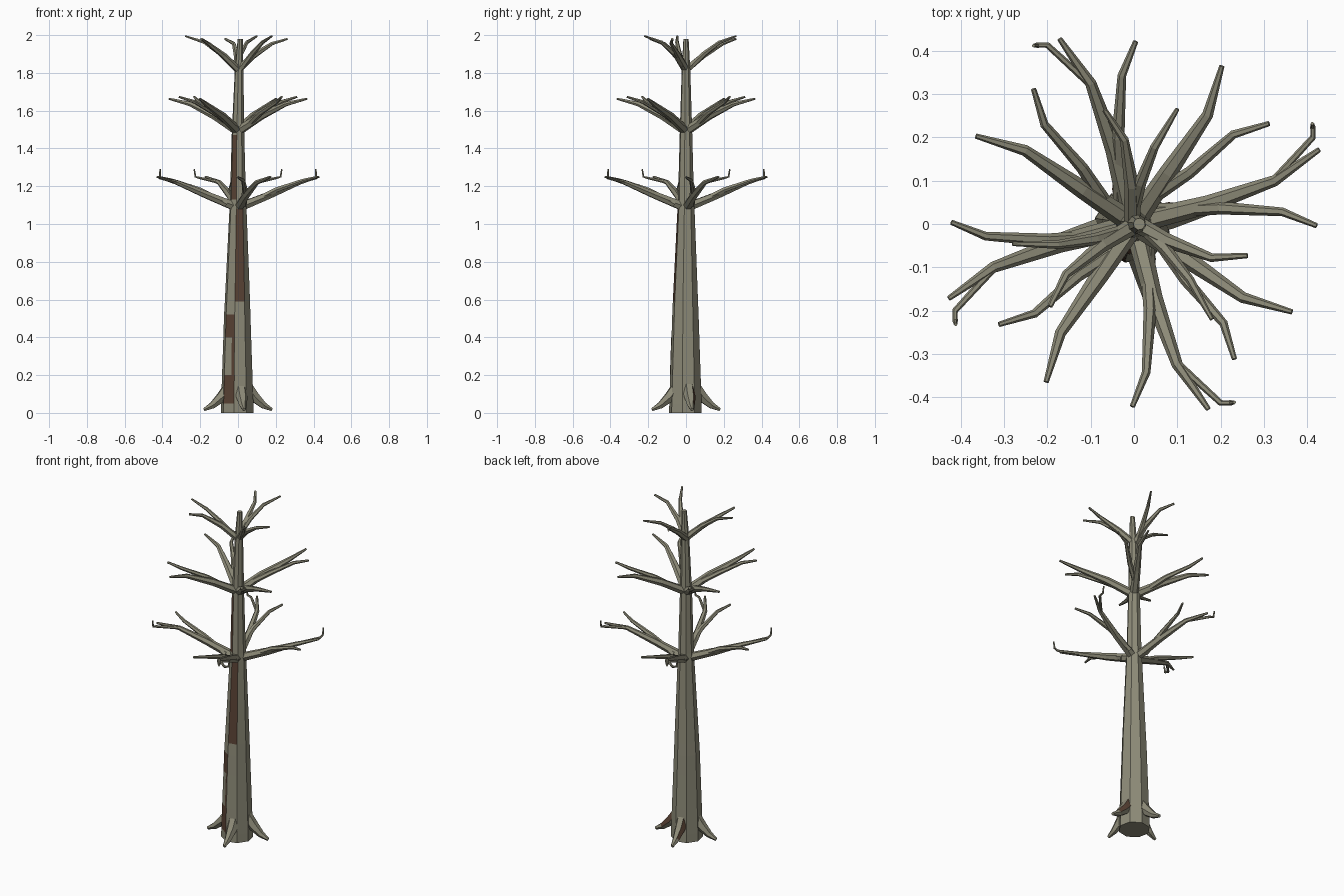
import bpy, bmesh
from math import pi, cos, sin, radians
from mathutils import Vector, Matrix

if "Cube" in bpy.data.objects:
    bpy.data.objects.remove(bpy.data.objects["Cube"])


def material(name, color):
    m = bpy.data.materials.new(name)
    m.diffuse_color = color
    m.use_nodes = True
    m.node_tree.nodes["Principled BSDF"].inputs["Base Color"].default_value = m.diffuse_color
    return m


BARK = material("grey_bark", (0.27, 0.26, 0.19, 1))
WOOD = material("brown_wood", (0.10, 0.055, 0.035, 1))


def finish(name, bm):
    bmesh.ops.recalc_face_normals(bm, faces=bm.faces)
    me = bpy.data.meshes.new(name)
    bm.to_mesh(me)
    bm.free()
    me.materials.append(BARK)
    me.materials.append(WOOD)
    ob = bpy.data.objects.new(name, me)
    bpy.context.collection.objects.link(ob)
    return ob


def skin(bm, rings):
    """Bridge rings of vertices and cap the ends; returns faces per segment."""
    n = len(rings[0])
    bands = [[bm.faces.new((a[i], a[(i + 1) % n], b[(i + 1) % n], b[i])) for i in range(n)]
             for a, b in zip(rings, rings[1:])]
    bm.faces.new(rings[0][::-1])
    bm.faces.new(rings[-1])
    return bands


def limb(name, pts, radii, turn=0, sides=6, wood=()):
    """Tapered faceted tube along a path, turned about the trunk axis."""
    rot = Matrix.Rotation(turn, 4, 'Z')
    pts = [rot @ Vector(p) for p in pts]
    bm = bmesh.new()
    rings = []
    for k, (p, r) in enumerate(zip(pts, radii)):
        d = (pts[min(k + 1, len(pts) - 1)] - pts[max(k - 1, 0)]).normalized()
        side = d.cross(Vector((0, 0, 1))).normalized()
        up = side.cross(d)
        rings.append([bm.verts.new(p + r * (side * cos(2 * pi * i / sides) + up * sin(2 * pi * i / sides)))
                      for i in range(sides)])
    bands = skin(bm, rings)
    for s, f in wood:
        bands[s][f].material_index = 1
    return finish(name, bm)


# Trunk: tapering octagon with bare wood patches on the front
profile = [(0, .088, -.004), (.05, .087, -.004), (.2, .082, -.004), (.4, .075, -.004),
           (.52, .071, -.004), (.59, .068, -.003), (1.08, .046, 0), (1.13, .043, 0),
           (1.47, .034, 0), (1.82, .023, .006), (1.98, .014, .012)]
bm = bmesh.new()
rings = [[bm.verts.new((cx + r * cos(radians(34 + 45 * i)), -.003 * (z < .6) + r * sin(radians(34 + 45 * i)), z))
          for i in range(8)] for z, r, cx in profile]
bands = skin(bm, rings)
for seg, face in [(1, 4), (3, 4), (5, 5), (7, 4)]:
    bands[seg][face].material_index = 1
# Thin strip of bare wood joining the two low patches
low_a, low_b = rings[2][4].co, rings[2][5].co
top_a, top_b = rings[3][4].co, rings[3][5].co
out = Vector((-.001, -.0017, 0))
strip = bm.faces.new([bm.verts.new(v + out) for v in
                      (low_a.lerp(low_b, .72), low_b, top_b, top_a.lerp(top_b, .72))])
strip.material_index = 1
finish("trunk", bm)

# Roots
for k in range(4):
    limb(f"root_{k + 1}", [(.04, .01, .15), (.085, .02, .085), (.135, .027, .04), (.18, .033, .017)],
         [.032, .031, .02, .009], k * pi / 2, 6, [(0, 2), (1, 2)] if k < 2 else ())

# Lower and middle branch tiers, four around
for k in range(4):
    a = k * pi / 2
    limb(f"low_branch_{k + 1}", [(.01, .005, 1.09), (.17, .045, 1.155), (.325, .1, 1.22), (.428, .172, 1.25)],
         [.026, .021, .013, .006], a)
    limb(f"low_twig_{k + 1}", [(.32, .098, 1.22), (.413, .2, 1.243), (.413, .225, 1.25), (.412, .232, 1.29)],
         [.009, .007, .006, .004], a)
    limb(f"low_fork_{k + 1}", [(.06, .03, 1.105), (.2, .037, 1.18), (.343, .028, 1.23), (.422, -.004, 1.25)],
         [.018, .015, .010, .006], a)
    limb(f"middle_branch_{k + 1}", [(.003, .005, 1.495), (.08, .12, 1.57), (.17, .252, 1.635), (.203, .365, 1.663)],
         [.025, .021, .013, .006], a)
    limb(f"middle_fork_{k + 1}", [(.04, .06, 1.53), (.13, .12, 1.59), (.23, .207, 1.647), (.312, .232, 1.673)],
         [.017, .014, .010, .006], a)

# Top branches, three around
for k in range(3):
    a = k * 2 * pi / 3
    limb(f"top_branch_{k + 1}", [(.006, 0, 1.82), (.08, -.04, 1.89), (.18, -.078, 1.955), (.262, -.073, 1.98)],
         [.02, .017, .010, .006], a)
    limb(f"top_fork_{k + 1}", [(.03, -.015, 1.84), (.075, -.06, 1.9), (.13, -.13, 1.962), (.18, -.22, 1.995)],
         [.016, .014, .010, .005], a)
